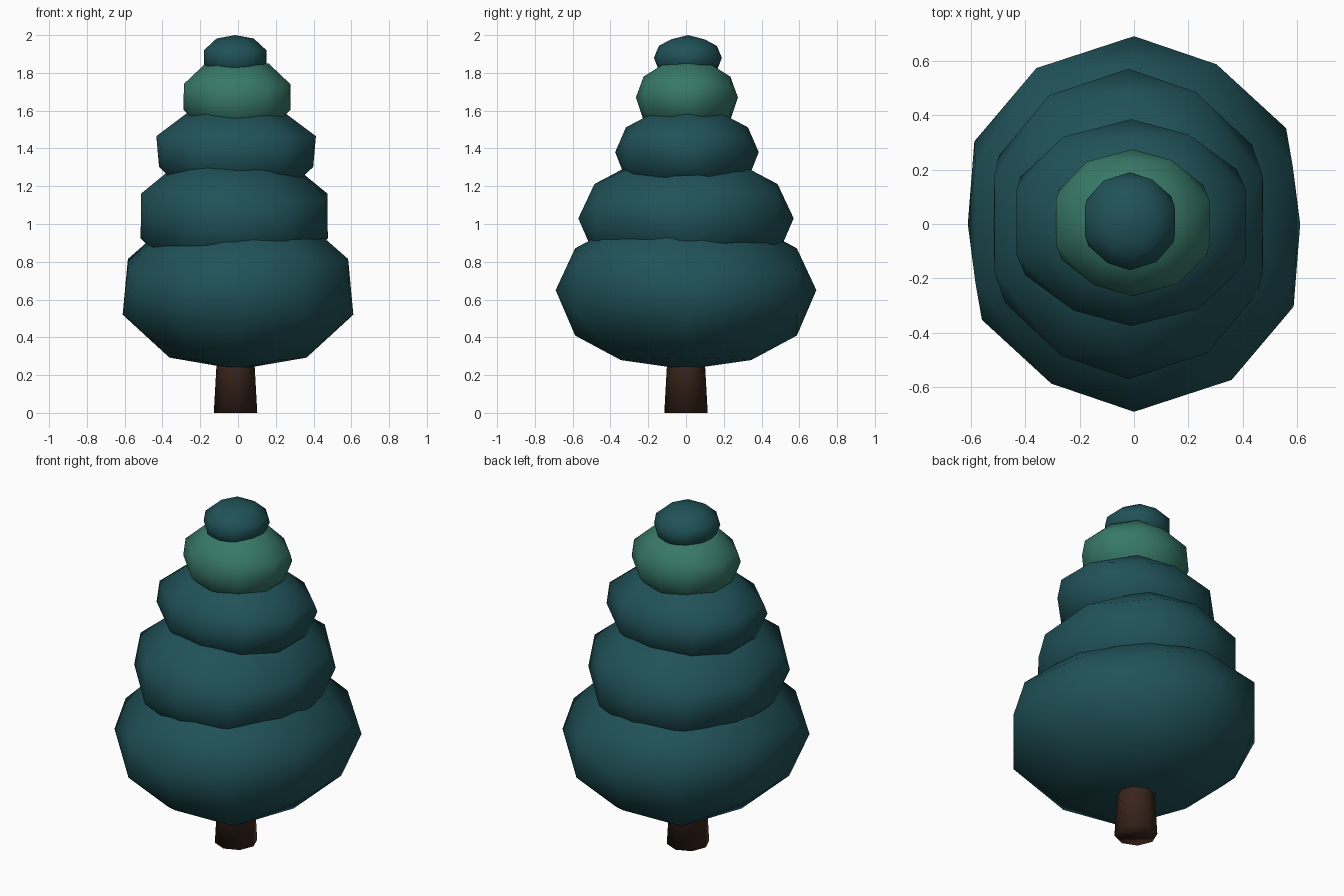
import bpy, bmesh, math
from itertools import combinations
from mathutils import Vector

if "Cube" in bpy.data.objects:
    bpy.data.objects.remove(bpy.data.objects["Cube"])


def material(name, rgb):
    m = bpy.data.materials.new(name)
    m.diffuse_color = (*rgb, 1)
    m.use_nodes = True
    m.node_tree.nodes["Principled BSDF"].inputs["Base Color"].default_value = m.diffuse_color
    return m


teal = material("dark teal foliage", (0.014, 0.083, 0.096))
green = material("light green foliage", (0.038, 0.188, 0.135))
brown = material("brown bark", (0.040, 0.018, 0.011))


def finish(name, bm, mat, angle):
    bmesh.ops.recalc_face_normals(bm, faces=bm.faces[:])
    me = bpy.data.meshes.new(name)
    bm.to_mesh(me)
    bm.free()
    me.materials.append(mat)
    ob = bpy.data.objects.new(name, me)
    bpy.context.collection.objects.link(ob)
    bpy.context.view_layer.objects.active = ob
    ob.select_set(True)
    bpy.ops.object.shade_smooth_by_angle(angle=math.radians(angle))
    ob.select_set(False)
    return ob


def ball_points(tip, shoulder, twist):
    """Icosahedron corners plus edge midpoints, with blunted sides along x."""
    a, b = 0.5257, 0.8507
    corners = []
    for s in (-1, 1):
        for t in (-1, 1):
            corners += [Vector((s * a, 0, t * b)), Vector((s * b, t * a, 0)),
                        Vector((0, s * b, t * a))]
    mids = [(p + q).normalized() for p, q in combinations(corners, 2)
            if (p - q).length < 1.1]
    for v in corners + mids:
        sx, sy = math.copysign(1, v.x), math.copysign(1, v.y)
        ax, ay = abs(v.x), abs(v.y)
        if ax > 0.95:                       # side tip droops
            v.x, v.z = sx * tip, -0.31
        elif ax > 0.84:                     # rim corners, slightly swirled
            v.x, v.y = (sx * 0.81, sy * 0.51) if sx == sy else (sx * 0.85, sy * 0.44)
        elif ax > 0.75:                     # shoulders beside the tip
            v.x = sx * (shoulder if v.z > 0 else 0.76)
            v.z = 0.34 if v.z > 0 else -0.48
        elif 0.4 < ax < 0.51 and ay > 0.75:  # rim between corner and y end
            v.x, v.y = (sx * 0.44, sy * 0.85) if sx == sy else (sx * 0.52, sy * 0.83)
        elif v.z < -0.5 and 0.4 < ay:       # fuller underside
            v.z *= 1.09
        if v.z > 0.2:                       # uneven upper half
            v.z += twist * v.x * v.y
    return corners + mids


def tier(name, center, radii, mat, tip=0.885, shoulder=0.88, twist=0.0):
    bm = bmesh.new()
    for p in ball_points(tip, shoulder, twist):
        bm.verts.new([c + r * k for c, r, k in zip(center, radii, p)])
    bmesh.ops.convex_hull(bm, input=bm.verts[:])
    loose = [v for v in bm.verts if not v.link_faces]
    bmesh.ops.delete(bm, geom=loose, context='VERTS')
    finish(name, bm, mat, 180)


# Foliage tiers, bottom to top
tier("foliage_bottom", (0.0, 0.0, 0.65), (0.69, 0.69, 0.42), teal,
     shoulder=0.845, twist=-0.2)
tier("foliage_lower", (-0.02, 0.0, 1.03), (0.56, 0.57, 0.345), teal, twist=0.15)
tier("foliage_middle", (-0.01, 0.005, 1.38), (0.48, 0.38, 0.25), teal, tip=0.85)
tier("foliage_upper", (-0.005, 0.005, 1.67), (0.32, 0.27, 0.21), green)
tier("foliage_top", (-0.015, 0.01, 1.88), (0.187, 0.18, 0.12), teal)

# Tapered trunk
bm = bmesh.new()
bmesh.ops.create_cone(bm, cap_ends=True, segments=8, radius1=0.115,
                      radius2=0.09, depth=0.45)
bmesh.ops.translate(bm, verts=bm.verts[:], vec=(-0.013, 0, 0.225))
finish("trunk", bm, brown, 180)
